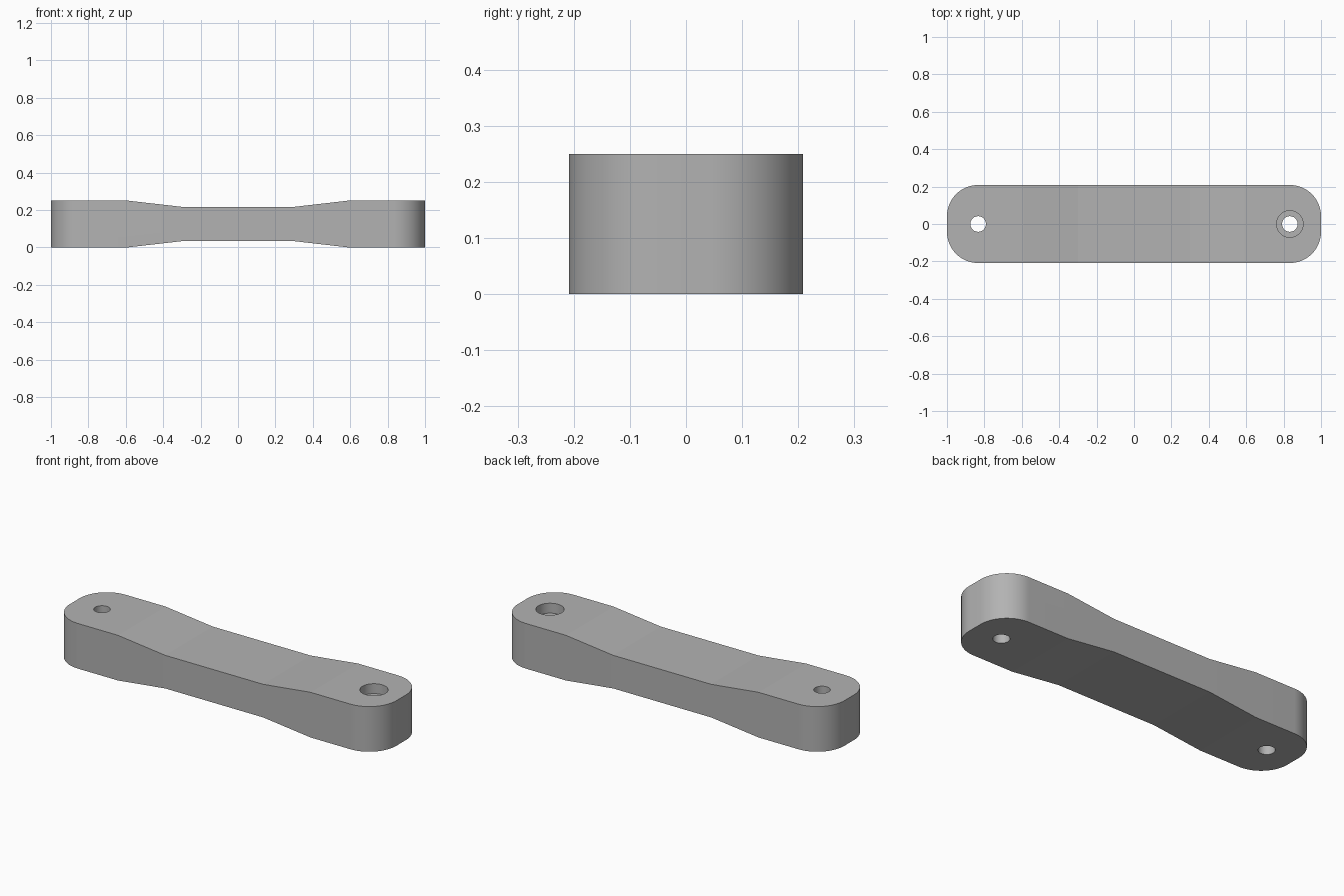
import bpy, bmesh, math
from mathutils import Vector

if "Cube" in bpy.data.objects:
    bpy.data.objects.remove(bpy.data.objects["Cube"], do_unlink=True)

LENGTH, WIDTH, HEIGHT = 2.0, 0.4167, 0.25
CORNER = 0.1667
WAIST = 0.0333
HOLE_X, HOLE_R = 0.8333, 0.0417
BORE_R, BORE_DEPTH = 0.071, 0.055
STEPS = 24

grey = bpy.data.materials.new("grey")
grey.use_nodes = True
colour = (0.45, 0.45, 0.45, 1)
grey.diffuse_color = colour
grey.node_tree.nodes["Principled BSDF"].inputs["Base Color"].default_value = colour


def prism(name, points, direction):
    """Closed solid made by pushing a flat outline along a direction."""
    bm = bmesh.new()
    face = bm.faces.new([bm.verts.new(p) for p in points])
    grown = bmesh.ops.extrude_face_region(bm, geom=[face])["geom"]
    verts = [v for v in grown if isinstance(v, bmesh.types.BMVert)]
    bmesh.ops.translate(bm, verts=verts, vec=Vector(direction))
    bmesh.ops.recalc_face_normals(bm, faces=bm.faces)
    mesh = bpy.data.meshes.new(name)
    bm.to_mesh(mesh)
    bm.free()
    mesh.materials.append(grey)
    obj = bpy.data.objects.new(name, mesh)
    bpy.context.collection.objects.link(obj)
    return obj


def drill(name, x, radius, bottom):
    turns = [math.tau * i / (4 * STEPS) for i in range(4 * STEPS)]
    ring = [(x + radius * math.cos(a), radius * math.sin(a), bottom) for a in turns]
    return prism(name, ring, (0, 0, 1))


# Plan outline with rounded corners
outline = []
for quarter, (sx, sy) in enumerate([(1, 1), (-1, 1), (-1, -1), (1, -1)]):
    for i in range(STEPS + 1):
        a = (quarter + i / STEPS) * math.pi / 2
        outline.append((sx * (LENGTH / 2 - CORNER) + CORNER * math.cos(a),
                        sy * (WIDTH / 2 - CORNER) + CORNER * math.sin(a), 0))
link_arm = prism("link_arm", outline, (0, 0, HEIGHT))

# Shallow waist cutters, above and below the middle
cutters = []
for name, base, side in (("lower_waist_cutter", 0, 1), ("upper_waist_cutter", HEIGHT, -1)):
    section = [(-0.9, -0.5), (-0.59, 0), (-0.3, WAIST), (0.3, WAIST), (0.59, 0), (0.9, -0.5)]
    points = [(x, -0.5, base + side * z) for x, z in section]
    cutters.append(prism(name, points, (0, 1, 0)))

# Through holes at both ends, counterbore at one
cutters.append(drill("right_hole_cutter", -HOLE_X, HOLE_R, -0.5))
cutters.append(drill("left_hole_cutter", HOLE_X, HOLE_R, -0.5))
cutters.append(drill("counterbore_cutter", HOLE_X, BORE_R, HEIGHT - BORE_DEPTH))

for cutter in cutters:
    cutter.hide_render = True
    cutter.hide_set(True)
    mod = link_arm.modifiers.new(cutter.name, 'BOOLEAN')
    mod.operation = 'DIFFERENCE'
    mod.solver = 'EXACT'
    mod.object = cutter

# Bake the cuts and drop the cutters
bpy.context.view_layer.update()
depsgraph = bpy.context.evaluated_depsgraph_get()
result = bpy.data.meshes.new_from_object(link_arm.evaluated_get(depsgraph))
link_arm.modifiers.clear()
link_arm.data = result
for cutter in cutters:
    bpy.data.objects.remove(cutter, do_unlink=True)

# Smooth round walls, crisp bends
bpy.ops.object.select_all(action='DESELECT')
link_arm.select_set(True)
bpy.context.view_layer.objects.active = link_arm
bpy.ops.object.shade_smooth_by_angle(angle=math.radians(5))
